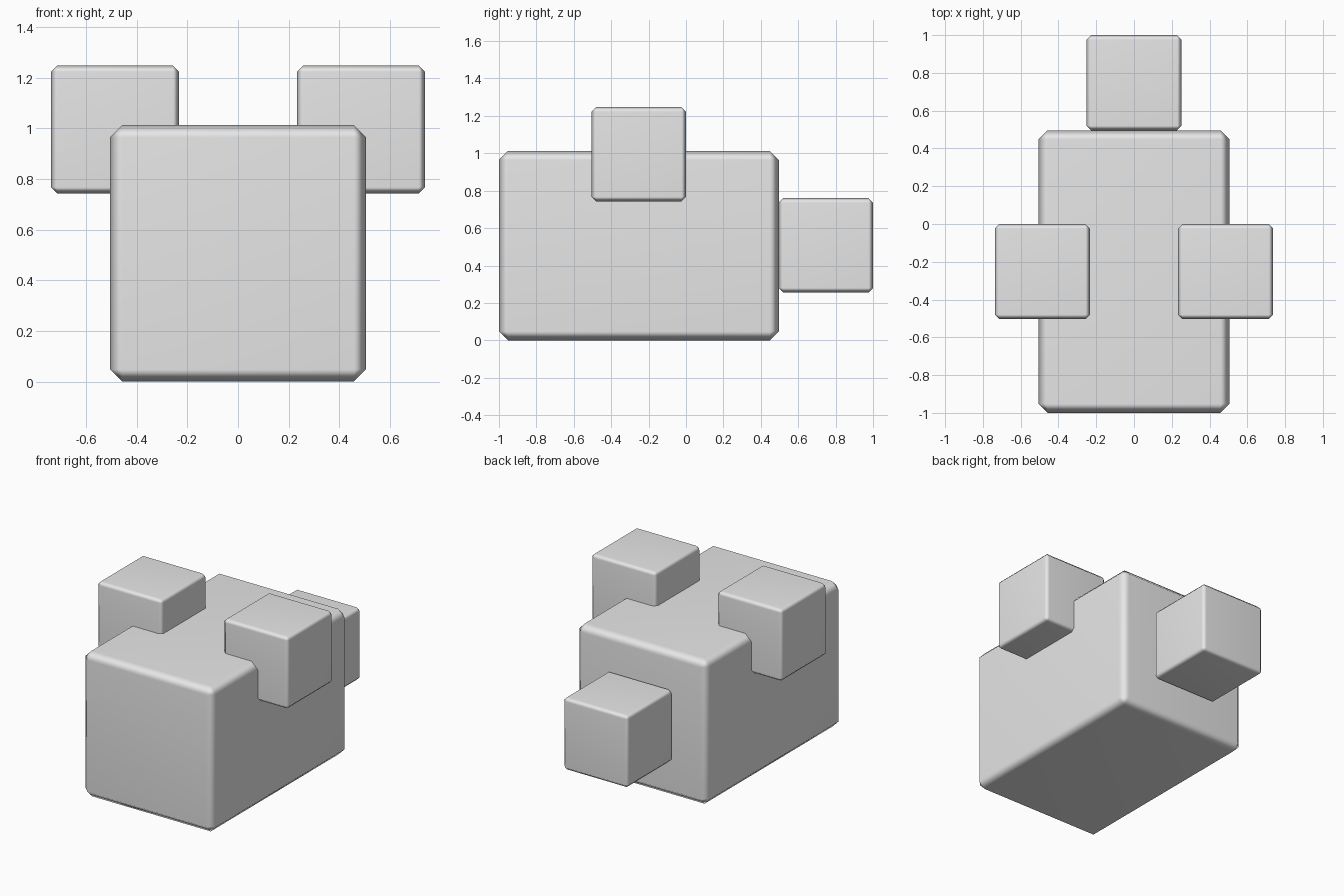
import bpy

cube = bpy.data.objects.get("Cube")
if cube:
    bpy.data.objects.remove(cube, do_unlink=True)

grey = bpy.data.materials.new("light grey")
grey.use_nodes = True
colour = (0.8, 0.8, 0.8, 1)
grey.diffuse_color = colour
grey.node_tree.nodes["Principled BSDF"].inputs["Base Color"].default_value = colour


def block(name, centre, size, chamfer):
    """Chamfered box with soft edges and flat-looking sides."""
    bpy.ops.mesh.primitive_cube_add(size=1, location=centre)
    ob = bpy.context.object
    ob.name = name
    ob.scale = size
    bpy.ops.object.transform_apply(location=False, rotation=False, scale=True)
    ob.data.materials.append(grey)
    bpy.ops.object.shade_smooth()
    bevel = ob.modifiers.new("chamfer", "BEVEL")
    bevel.width = chamfer
    bevel.segments = 1
    ob.modifiers.new("face normals", "WEIGHTED_NORMAL")
    return ob


# Main body
block("body", (0, -0.252, 0.506), (1.01, 1.496, 1.012), 0.048)

# Ears, one on each upper edge
for side, x in (("left", 0.485), ("right", -0.485)):
    block(side + "_ear", (x, -0.252, 0.995), (0.504, 0.504, 0.504), 0.024)

# Tail on the back
block("tail", (0, 0.748, 0.508), (0.504, 0.504, 0.504), 0.024)
